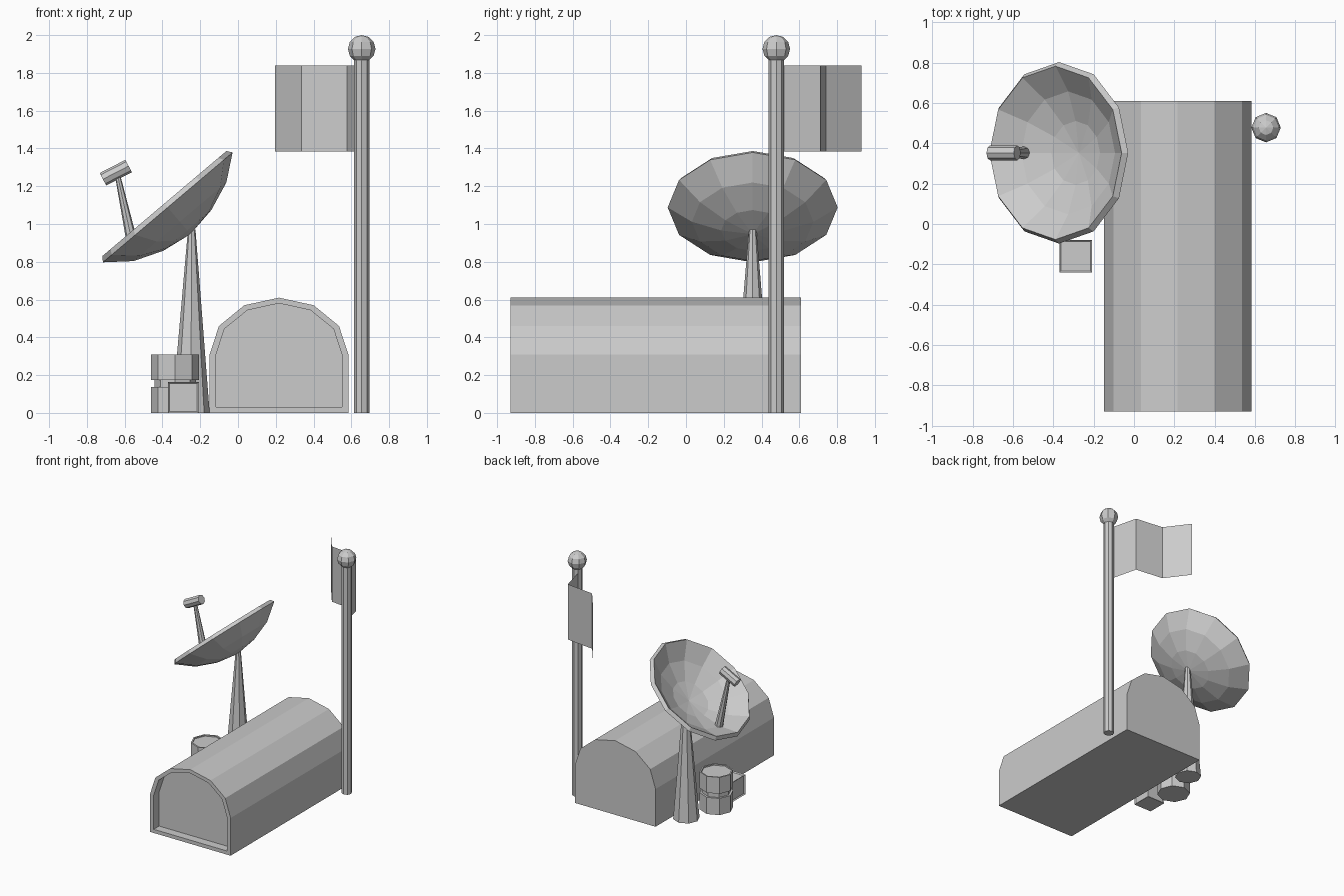
import bpy, bmesh
from math import sin, cos, pi
from mathutils import Vector

cube = bpy.data.objects.get("Cube")
if cube:
    bpy.data.objects.remove(cube)

GREY = (0.6, 0.6, 0.6, 1)
grey = bpy.data.materials.new("plain_grey")
grey.use_nodes = True
grey.diffuse_color = GREY
grey.node_tree.nodes["Principled BSDF"].inputs["Base Color"].default_value = GREY


def finish(name, bm, solid=True):
    if solid:
        bmesh.ops.recalc_face_normals(bm, faces=bm.faces)
    mesh = bpy.data.meshes.new(name)
    bm.to_mesh(mesh)
    bm.free()
    mesh.materials.append(grey)
    obj = bpy.data.objects.new(name, mesh)
    bpy.context.collection.objects.link(obj)
    return obj


def lathe(name, profile, base, axis=(0, 0, 1), sides=8):
    """Revolve (radius, height) points around an axis through base."""
    axis = Vector(axis).normalized()
    across = Vector((0, 1, 0))
    third = across.cross(axis)
    base = Vector(base)
    bm = bmesh.new()
    rings = []
    for r, h in profile:
        count = sides if r > 0 else 1
        rings.append([bm.verts.new(base + axis * h + r * (
            third * cos(2 * pi * i / sides) + across * sin(2 * pi * i / sides)))
            for i in range(count)])
    for a, b in zip(rings, rings[1:]):
        for i in range(sides):
            j = (i + 1) % sides
            quad = [a[i % len(a)], a[j % len(a)], b[j % len(b)], b[i % len(b)]]
            bm.faces.new(list(dict.fromkeys(quad)))
    # flat caps become single polygons
    for ring in (rings[0], rings[-1]):
        if len(ring) > 1:
            bm.faces.new(ring)
    return finish(name, bm)


def rod(name, start, end, r1, r2):
    axis = Vector(end) - Vector(start)
    return lathe(name, [(r1, 0), (r2, axis.length)], start, axis)


# Hangar: arched hall with a recessed front door
def arch(bm, y, a, b, floor):
    pts = [(a, floor)] + [(a * cos(pi * i / 6), 0.31 + b * sin(pi * i / 6))
                          for i in range(7)] + [(-a, floor)]
    return [bm.verts.new((0.217 + x, y, z)) for x, z in pts]


bm = bmesh.new()
loops = [arch(bm, 0.61, 0.367, 0.3, 0), arch(bm, -0.93, 0.367, 0.3, 0),
         arch(bm, -0.93, 0.333, 0.27, 0.03), arch(bm, -0.86, 0.333, 0.27, 0.03)]
for a, b in zip(loops, loops[1:]):
    for i in range(len(a)):
        j = (i + 1) % len(a)
        bm.faces.new((a[i], a[j], b[j], b[i]))
bm.faces.new(loops[0])
bm.faces.new(loops[-1])
finish("hangar", bm)

# Flagpole with ball finial
POLE = (0.655, 0.478)
rod("flagpole", (*POLE, 0), (*POLE, 1.9), 0.04, 0.04)
R = 0.073
ball = [(R * sin(pi * i / 6) if 0 < i < 6 else 0, -R * cos(pi * i / 6)) for i in range(7)]
lathe("flagpole_ball", ball, (*POLE, 2 - R))

# Flag: thin sheet folded in three
bm = bmesh.new()
cols = [[bm.verts.new((x, y, z)) for z in (1.385, 1.84)]
        for x, y in ((0.63, 0.5), (0.577, 0.712), (0.335, 0.742), (0.195, 0.93))]
for a, b in zip(cols, cols[1:]):
    bm.faces.new((a[0], b[0], b[1], a[1]))
finish("flag", bm, solid=False)

# Dish antenna on a tapered mast
rod("dish_mast", (-0.25, 0.353, 0), (-0.245, 0.353, 0.97), 0.1, 0.02)
lathe("dish", [(0, -0.186), (0.167, -0.16), (0.322, -0.1), (0.45, 0),
               (0.43, 0.027), (0.305, -0.07), (0.158, -0.128), (0, -0.152)],
      (-0.372, 0.353, 1.088), (-0.647, 0, 0.764), sides=12)
rod("feed_arm", (-0.547, 0.353, 0.84), (-0.638, 0.353, 1.26), 0.032, 0.014)
rod("feed_horn", (-0.715, 0.353, 1.237), (-0.579, 0.353, 1.307), 0.037, 0.037)

# Barrel with a waist groove and sunken lid
lathe("barrel", [(0, 0), (0.127, 0), (0.127, 0.137), (0.11, 0.137), (0.11, 0.175),
                 (0.127, 0.175), (0.127, 0.31), (0.115, 0.31), (0.115, 0.3), (0, 0.3)],
      (-0.333, 0.08, 0))

# Crate with sunken panels on every face but the base
bm = bmesh.new()
bmesh.ops.create_cube(bm, size=0.163)
bmesh.ops.translate(bm, verts=bm.verts, vec=(-0.289, -0.16, 0.0815))
panels = [f for f in bm.faces if f.normal.z > -0.5]
bmesh.ops.inset_individual(bm, faces=panels, thickness=0.012, depth=-0.008)
finish("crate", bm)
